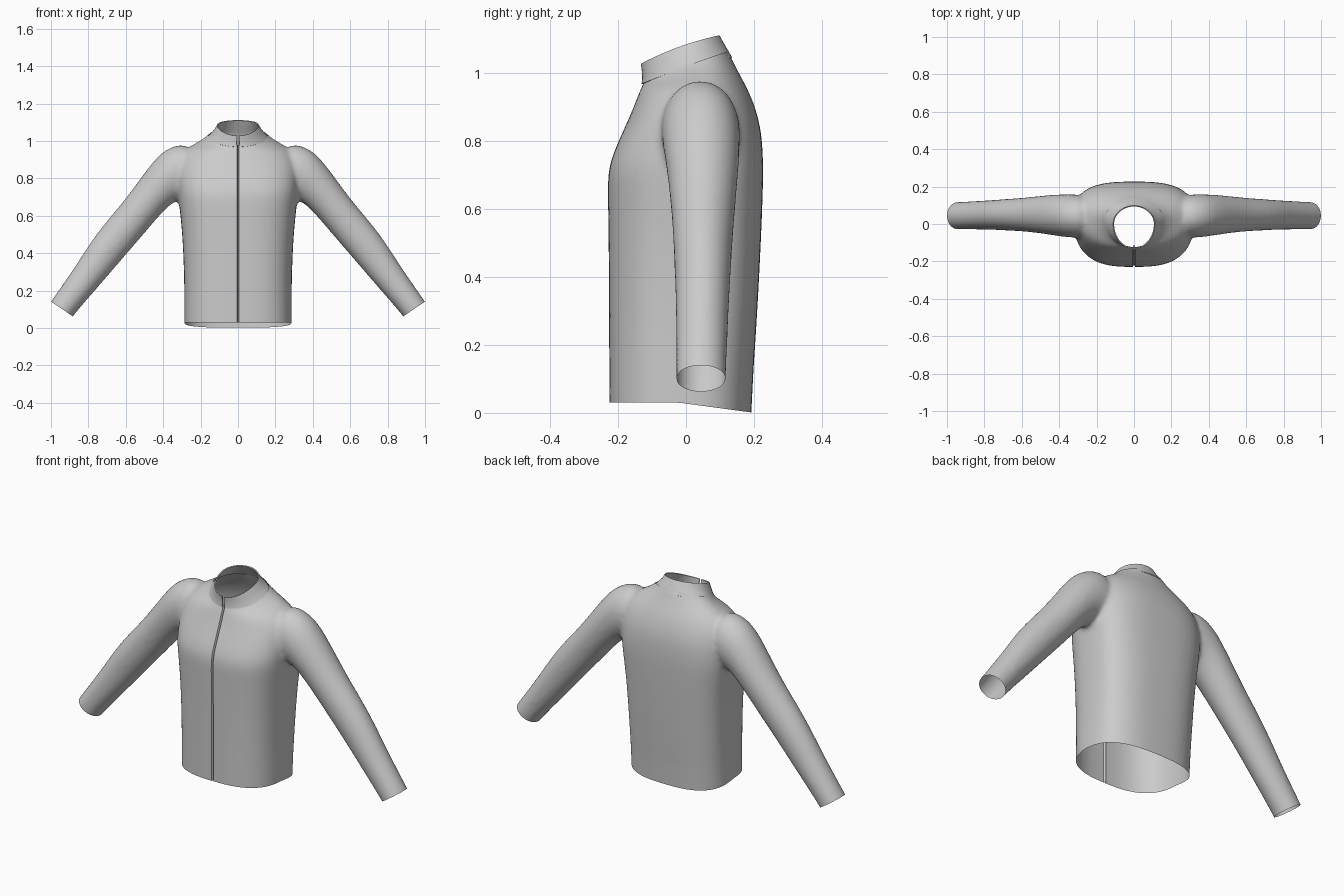
import bpy, bmesh, math
from mathutils import Vector

if "Cube" in bpy.data.objects:
    bpy.data.objects.remove(bpy.data.objects["Cube"])


def spow(v, e):
    return math.copysign(abs(v) ** e, v)


def body_ring(zf, zb, hw, yf, yb, yc, e, n=40, gap=0.0, bump=0.0):
    """Rounded cross-section; height runs from zf at the front to zb at the back."""
    pts = []
    for i in range(n):
        f = i / (n - 1) if gap else i / n
        a = -math.pi / 2 + gap + f * (2 * math.pi - 2 * gap)
        s = spow(math.sin(a), e)
        y = yc + s * ((yb - yc) if s > 0 else (yc - yf))
        t = (y - yf) / (yb - yf)
        pts.append((hw * spow(math.cos(a), e), y,
                    zf + (zb - zf) * t + bump * 4 * t * (1 - t)))
    return pts


def sleeve_ring(xl, zl, xu, zu, y0, y1, side, n=24):
    """Oval between a lower and an upper outline point."""
    pts = []
    for i in range(n):
        a = 2 * math.pi * i / n
        c, s = math.cos(a), math.sin(a)
        pts.append((side * ((xl + xu) / 2 + c * (xu - xl) / 2),
                    (y0 + y1) / 2 + s * (y1 - y0) / 2,
                    (zl + zu) / 2 + c * (zu - zl) / 2))
    return pts


def loft(bm, rings, closed=True):
    rows = [[bm.verts.new(p) for p in r] for r in rings]
    n = len(rows[0])
    for a, b in zip(rows, rows[1:]):
        for i in range(n if closed else n - 1):
            j = (i + 1) % n
            bm.faces.new((a[i], a[j], b[j], b[i]))
    if closed:
        bm.faces.new(rows[0][::-1])
        bm.faces.new(rows[-1])


def make_object(bm, name):
    bmesh.ops.recalc_face_normals(bm, faces=bm.faces)
    me = bpy.data.meshes.new(name)
    bm.to_mesh(me)
    bm.free()
    ob = bpy.data.objects.new(name, me)
    bpy.context.collection.objects.link(ob)
    bpy.ops.object.select_all(action='DESELECT')
    bpy.context.view_layer.objects.active = ob
    ob.select_set(True)
    return ob


def apply_mod(ob, kind, **props):
    m = ob.modifiers.new(kind.title(), kind)
    for k, v in props.items():
        setattr(m, k, v)
    bpy.ops.object.modifier_apply(modifier=m.name)


# Torso: front z, back z, half width, front y, back y, widest y, squareness
TORSO = [
    (-.15, -.15, .285, -.225, .185, .00, .75),
    (.00, .00, .287, -.226, .190, .00, .75),
    (.25, .25, .287, -.227, .208, .02, .73),
    (.50, .50, .297, -.228, .221, .03, .71),
    (.66, .66, .315, -.231, .227, .04, .70),
    (.73, .73, .323, -.230, .228, .04, .70),
    (.82, .82, .328, -.190, .224, .04, .75),
    (.89, .89, .322, -.158, .208, .04, .82),
    (.945, .95, .295, -.138, .184, .04, .92),
    (.96, 1.00, .235, -.130, .156, .04, 1),
    (.975, 1.06, .152, -.122, .126, .03, 1),
    (1.02, 1.12, .125, -.118, .105, .02, 1),
    (1.08, 1.18, .120, -.115, .100, .02, 1),
]
# Sleeve: lower x z, upper x z, front y, back y
SLEEVE = [
    (.24, .72, .24, .985, -.07, .15),
    (.29, .69, .335, .982, -.075, .16),
    (.335, .68, .425, .935, -.07, .16),
    (.40, .625, .535, .78, -.055, .155),
    (.50, .505, .63, .655, -.042, .143),
    (.63, .355, .765, .50, -.034, .133),
    (.75, .215, .872, .325, -.030, .125),
    (.884, .063, 1.002, .142, -.030, .118),
    (.94, -.02, 1.058, .055, -.030, .118),
]

# Jacket body: torso and both sleeves fused into one smooth skin
bm = bmesh.new()
loft(bm, [body_ring(*r) for r in TORSO])
for side in (1, -1):
    loft(bm, [sleeve_ring(*r, side) for r in SLEEVE])
jacket = make_object(bm, "jacket_body")
apply_mod(jacket, 'SUBSURF', levels=2)
apply_mod(jacket, 'REMESH', mode='VOXEL', voxel_size=.011)
apply_mod(jacket, 'SMOOTH', factor=.5, iterations=12)

bm = bmesh.new()
bm.from_mesh(jacket.data)


def cut(co, no, clear=True):
    bmesh.ops.bisect_plane(bm, geom=bm.verts[:] + bm.edges[:] + bm.faces[:], dist=1e-5,
                           plane_co=co, plane_no=no, clear_outer=clear)


# Open the hem, cuffs and neck
cut((0, 0, .03), (0, 0, -1))
for side in (1, -1):
    cut((side * .943, 0, .1025), (side * .556, 0, -.831))
cut((0, -.12, .98), (0, -.328, .945))

# Drop the back of the hem
for v in bm.verts:
    if v.co.z < .13 and v.co.y > -.02 and abs(v.co.x) < .4:
        v.co.z -= .135 * (v.co.y + .02) * (1 - (v.co.z - .03) / .1)

# Centre-front opening pressed in as a narrow groove
for x in (-.007, 0, .007):
    cut((x, 0, 0), (1, 0, 0), clear=False)
for v in bm.verts:
    if abs(v.co.x) < .003 and v.co.y < -.05:
        v.co.y += .014
bm.to_mesh(jacket.data)
bm.free()
bpy.ops.object.shade_smooth_by_angle(angle=math.radians(40))

# Stand-up collar, open at the front
COLLAR = [
    (.968, 1.045, .158, -.128, .133, .02, 1),
    (.985, 1.068, .139, -.126, .120, .01, 1),
    (1.005, 1.085, .124, -.127, .110, .0, 1),
    (1.028, 1.110, .109, -.130, .096, .0, 1),
]
bm = bmesh.new()
loft(bm, [body_ring(*r, n=64, gap=.05, bump=.008) for r in COLLAR], closed=False)
collar = make_object(bm, "collar")
apply_mod(collar, 'SOLIDIFY', thickness=.006, offset=0)
bpy.ops.object.shade_smooth_by_angle(angle=math.radians(40))
